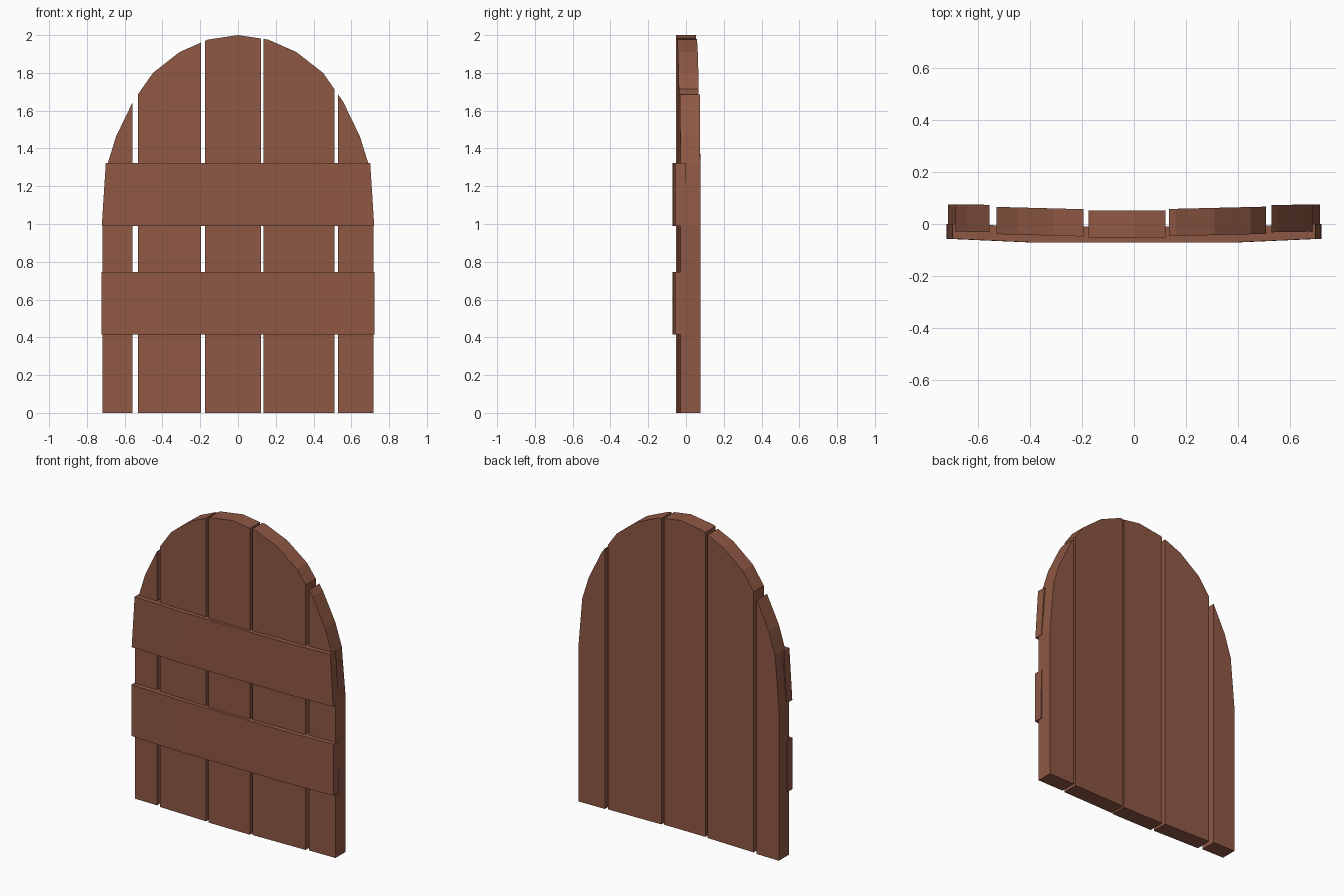
import bpy, bmesh

if "Cube" in bpy.data.objects:
    bpy.data.objects.remove(bpy.data.objects["Cube"])

wood = bpy.data.materials.new("reddish_brown_wood")
wood.diffuse_color = (0.275, 0.098, 0.058, 1.0)
wood.use_nodes = True
wood.node_tree.nodes["Principled BSDF"].inputs["Base Color"].default_value = wood.diffuse_color

# right half of the arch outline (x, z), mirrored for the left
ARCH = [(0, 2.0), (0.16, 1.976), (0.31, 1.91), (0.45, 1.80), (0.555, 1.65),
        (0.645, 1.465), (0.69, 1.32), (0.718, 0.99)]


def arch_z(x):
    x = abs(x)
    for (x0, z0), (x1, z1) in zip(ARCH, ARCH[1:]):
        if x <= x1:
            return z0 + (z1 - z0) * (x - x0) / (x1 - x0)
    return ARCH[-1][1]


def make_object(name, front, back):
    """Solid from two matching loops of points."""
    bm = bmesh.new()
    f = [bm.verts.new(p) for p in front]
    b = [bm.verts.new(p) for p in back]
    n = len(f)
    bm.faces.new(f)
    bm.faces.new(b[::-1])
    for i in range(n):
        j = (i + 1) % n
        bm.faces.new((f[i], b[i], b[j], f[j]))
    bmesh.ops.recalc_face_normals(bm, faces=bm.faces)
    me = bpy.data.meshes.new(name)
    bm.to_mesh(me)
    bm.free()
    me.materials.append(wood)
    ob = bpy.data.objects.new(name, me)
    bpy.context.collection.objects.link(ob)


def plank(name, x0, x1, y0, y1, thick=0.105):
    """Upright board, its top cut by the arch; y0, y1 are the front at each edge."""
    xs = sorted({x0, x1} | {s * p[0] for p in ARCH for s in (1, -1)
                            if x0 + 0.002 < s * p[0] < x1 - 0.002})
    outline = [(x0, 0), (x1, 0)] + [(x, arch_z(x)) for x in reversed(xs)]
    y = lambda x: y0 + (y1 - y0) * (x - x0) / (x1 - x0)
    make_object(name, [(x, y(x), z) for x, z in outline],
                [(x, y(x) + thick, z) for x, z in outline])


def cross_board(name, z0, z1, half_low, half_top):
    """Horizontal board, gently bowed backwards at the ends."""
    low, top = [], []
    profile = [(-1, -0.057), (-0.53, -0.072), (0.53, -0.072), (1, -0.057),
               (1, 0.0), (0.53, -0.010), (-0.53, -0.010), (-1, 0.0)]
    for u, y in profile:
        low.append((u * half_low, y, z0))
        top.append((u * half_top, y, z1))
    make_object(name, low, top)


# upright planks
plank("left_outer_plank", -0.718, -0.558, -0.029, -0.031)
plank("left_plank", -0.53, -0.195, -0.039, -0.048)
plank("centre_plank", -0.175, 0.122, -0.053, -0.053)
plank("right_plank", 0.135, 0.51, -0.047, -0.038)
plank("right_outer_plank", 0.53, 0.718, -0.032, -0.029)

# cross boards on the front
cross_board("lower_cross_board", 0.415, 0.747, 0.723, 0.722)
cross_board("upper_cross_board", 0.99, 1.322, 0.721, 0.70)
